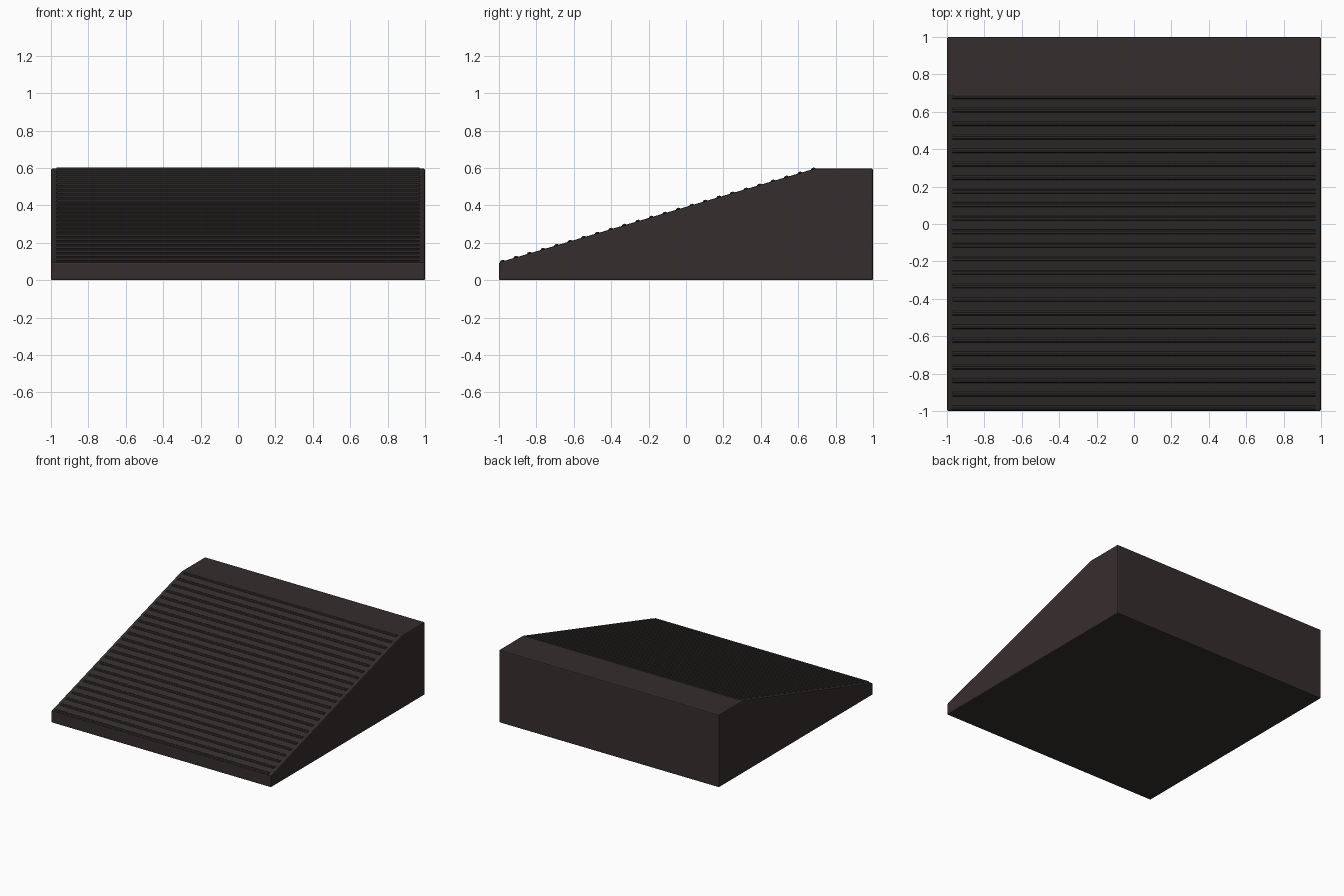
import bpy, bmesh, math

if "Cube" in bpy.data.objects:
    bpy.data.objects.remove(bpy.data.objects["Cube"])


def material(name, rgb):
    m = bpy.data.materials.new(name)
    m.diffuse_color = (*rgb, 1)
    m.use_nodes = True
    m.node_tree.nodes["Principled BSDF"].inputs["Base Color"].default_value = m.diffuse_color
    return m


body_mat = material("dark brown rubber", (0.037, 0.026, 0.027))
tread_mat = material("dark grey tread", (0.033, 0.027, 0.027))


def prism(bm, profile, half):
    """Extrude a (y, z) outline along x from -half to half."""
    left = [bm.verts.new((-half, y, z)) for y, z in profile]
    right = [bm.verts.new((half, y, z)) for y, z in profile]
    n = len(profile)
    bm.faces.new(left)
    bm.faces.new(right[::-1])
    for i in range(n):
        j = (i + 1) % n
        bm.faces.new((left[i], right[i], right[j], left[j]))


def finish(bm, name, mats):
    bmesh.ops.recalc_face_normals(bm, faces=bm.faces)
    me = bpy.data.meshes.new(name)
    bm.to_mesh(me)
    bm.free()
    for m in mats:
        me.materials.append(m)
    ob = bpy.data.objects.new(name, me)
    bpy.context.collection.objects.link(ob)
    return ob


# Slope line shared by the body and the ribs
y0, z0, y1, z1 = -1.0, 0.095, 0.69, 0.597
slope = (z1 - z0) / (y1 - y0)
ang = math.atan(slope)

# Ramp body with small bevelled edges and a tread-coloured slope
bm = bmesh.new()
prism(bm, [(-1, 0), (1, 0), (1, z1), (y1, z1), (y0, z0)], 1.0)
bm.normal_update()
bmesh.ops.recalc_face_normals(bm, faces=bm.faces)
for f in bm.faces:
    f.material_index = int(0.05 < -f.normal.y < 0.95)
ramp = finish(bm, "ramp_body", [body_mat, tread_mat])
bev = ramp.modifiers.new("edge", 'BEVEL')
bev.width = 0.008
bev.segments = 2
bev.limit_method = 'ANGLE'
bev.angle_limit = math.radians(30)

# Grip ribs across the slope
bm = bmesh.new()
c, s = math.cos(ang), math.sin(ang)
section = [(-0.012, -0.004), (0.012, -0.004), (0.012, 0.002), (0.006, 0.007), (-0.006, 0.007), (-0.012, 0.002)]
for i in range(24):
    y = -0.982 + i * 0.0723
    z = z0 + slope * (y - y0)
    prism(bm, [(y + u * c - v * s, z + u * s + v * c) for u, v in section], 0.97)
finish(bm, "grip_ribs", [tread_mat])
